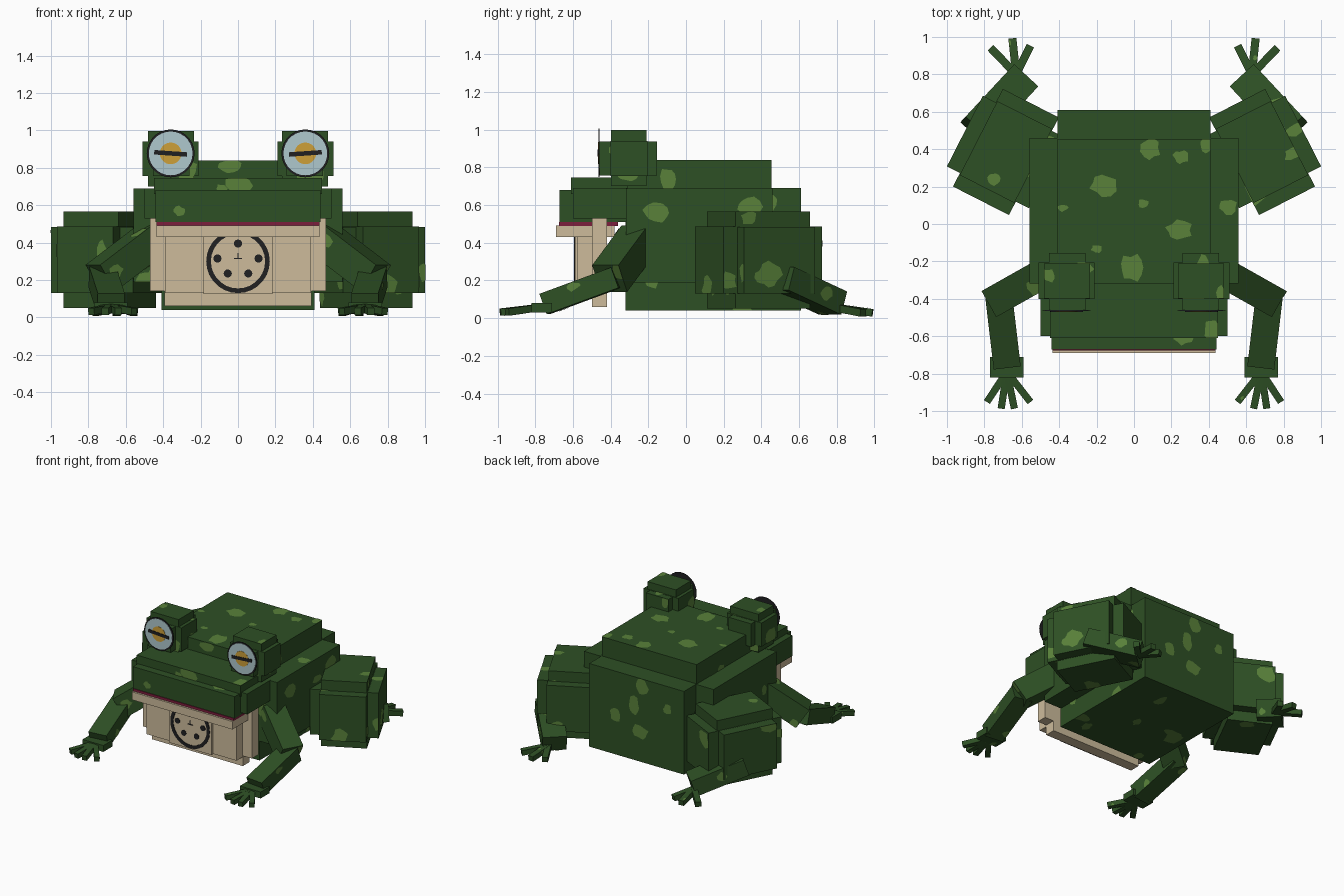
import bpy, bmesh, math, random
from mathutils import Matrix, Vector

if "Cube" in bpy.data.objects:
    bpy.data.objects.remove(bpy.data.objects["Cube"])

random.seed(7)


def material(name, rgb):
    m = bpy.data.materials.new(name)
    m.diffuse_color = (*rgb, 1)
    m.use_nodes = True
    m.node_tree.nodes["Principled BSDF"].inputs["Base Color"].default_value = m.diffuse_color
    return m


GREEN = material("dark green skin", (0.027, 0.080, 0.018))
SPOT = material("light green spots", (0.100, 0.220, 0.042))
TAN = material("tan throat", (0.61, 0.50, 0.33))
DARK = material("black markings", (0.014, 0.014, 0.015))
RED = material("red mouth", (0.20, 0.013, 0.045))
PALE = material("pale blue eye", (0.43, 0.58, 0.61))
GOLD = material("gold iris", (0.61, 0.35, 0.04))


def finish(name, bm, mats, matrix=Matrix()):
    me = bpy.data.meshes.new(name)
    bm.to_mesh(me)
    bm.free()
    for m in mats:
        me.materials.append(m)
    ob = bpy.data.objects.new(name, me)
    ob.matrix_world = matrix
    bpy.context.collection.objects.link(ob)
    return ob


def blotch(bm, half, axis, sign, cu, cv, ru, rv):
    """Irregular spot on one face of a block, trimmed at the face edges."""
    u, v = (axis + 1) % 3, (axis + 2) % 3
    verts = []
    for i in range(11):
        a = sign * math.tau * i / 11
        k = random.uniform(0.75, 1.2)
        p = [0, 0, 0]
        p[axis] = sign * (half[axis] + 0.003)
        p[u] = max(-half[u], min(half[u], cu + ru * k * math.cos(a)))
        p[v] = max(-half[v], min(half[v], cv + rv * k * math.sin(a)))
        verts.append(bm.verts.new(p))
    bm.faces.new(verts).material_index = 1


def block(name, matrix, half, mat=GREEN, density=9, placed=(), skip=()):
    bm = bmesh.new()
    bmesh.ops.create_cube(bm, size=2)
    bmesh.ops.scale(bm, vec=half, verts=bm.verts)
    if mat is GREEN:
        for axis in range(3):
            u, v = (axis + 1) % 3, (axis + 2) % 3
            for sign in (-1, 1):
                if (axis, sign) in skip:
                    continue
                n = density * 4 * half[u] * half[v]
                for _ in range(int(n + random.random())):
                    top = min(0.075, 0.8 * min(half[u], half[v]))
                    blotch(bm, half, axis, sign,
                           random.uniform(-half[u], half[u]), random.uniform(-half[v], half[v]),
                           random.uniform(0.4, 1) * top, random.uniform(0.4, 1) * top)
        for spot in placed:
            blotch(bm, half, *spot)
    return finish(name, bm, [mat, SPOT], matrix)


def box(name, x, y, z, mat=GREEN, **kw):
    c = Vector((sum(x) / 2, sum(y) / 2, sum(z) / 2))
    half = Vector((x[1] - x[0], y[1] - y[0], z[1] - z[0])) / 2
    return block(name, Matrix.Translation(c), half, mat, **kw)


def beam(name, a, b, width, thick, density=9):
    a, b = Vector(a), Vector(b)
    d = (b - a).normalized()
    side = d.cross(Vector((0, 0, 1))).normalized()
    up = side.cross(d)
    m = Matrix((side, d, up)).transposed().to_4x4()
    m.translation = (a + b) / 2
    return block(name, m, Vector((width / 2, (b - a).length / 2, thick / 2)), density=density)


def disc(name, x, y, z, r, mat, inner=0.0, thick=0.004, n=28):
    """Thin round plate or ring facing the front."""
    bm = bmesh.new()
    ring = [(math.cos(math.tau * i / n), math.sin(math.tau * i / n)) for i in range(n)]
    outer = [bm.verts.new((x + r * c, y, z + r * s)) for c, s in ring]
    if inner:
        hole = [bm.verts.new((x + inner * c, y, z + inner * s)) for c, s in ring]
        faces = [bm.faces.new((outer[i], outer[(i + 1) % n], hole[(i + 1) % n], hole[i])) for i in range(n)]
    else:
        faces = [bm.faces.new(outer)]
    ext = bmesh.ops.extrude_face_region(bm, geom=faces)
    bmesh.ops.translate(bm, vec=(0, thick, 0),
                        verts=[g for g in ext["geom"] if isinstance(g, bmesh.types.BMVert)])
    bmesh.ops.recalc_face_normals(bm, faces=bm.faces)
    finish(name, bm, [mat])


# Body: core, wider flanks and raised back
box("body_core", (-.41, .41), (-.32, .61), (.04, .69), skip=((2, 1),))
box("body_flanks", (-.56, .56), (-.318, .46), (.19, .688), skip=((2, 1),),
    placed=((2, 1, .50, .02, .05, .04),))
box("raised_back", (-.41, .41), (-.32, .455), (.60, .84), skip=((2, 1),),
    placed=((2, 1, -.16, .14, .08, .06), (2, 1, .09, .34, .05, .06), (2, 1, .25, .29, .04, .035),
            (2, 1, .05, .04, .03, .025), (2, 1, .24, -.10, .07, .05), (2, 1, -.01, -.30, .06, .07),
            (2, 1, -.20, -.20, .03, .02), (2, 1, -.38, .02, .03, .02), (2, 1, .39, .36, .04, .05)))

# Head: upper jaw steps, brow and mouth line
box("head_sides", (-.50, .50), (-.60, -.31), (.53, .69), density=6)
box("snout", (-.44, .44), (-.67, -.31), (.51, .68), density=5)
box("brow", (-.45, .45), (-.61, -.31), (.66, .745), density=5,
    placed=((1, -1, .01, .0, .06, .07),))
box("mouth_line", (-.435, .435), (-.675, -.36), (.49, .511), RED)

# Lower jaw and stepped throat
box("lower_jaw", (-.435, .435), (-.69, -.38), (.43, .492), TAN)
box("throat_sides", (-.47, .47), (-.50, -.42), (.14, .53), TAN)
box("throat", (-.39, .39), (-.575, -.42), (.13, .44), TAN)
box("throat_base", (-.392, .392), (-.50, -.418), (.06, .14), TAN)
box("throat_front", (-.185, .185), (-.59, -.50), (.125, .44), TAN)

# Round socket marking on the throat
Y = -.594
disc("socket_ring", 0, Y, .30, .170, DARK, inner=.145)
for i in range(5):
    a = math.pi * i / 4
    drop = (0, .03, 0, .03, 0)[i]
    disc("socket_hole", .11 * math.cos(a), Y, .315 - (.08 if i in (1, 3) else 0)
         if i != 2 else .395, .022, DARK, n=12) if i in (0, 2, 4) else \
        disc("socket_hole", math.copysign(.055, math.cos(a)), Y, .235, .022, DARK, n=12)
box("socket_mark_wide", (-.022, .022), (Y, -.588), (.312, .318), DARK)
box("socket_mark_tall", (-.003, .003), (Y, -.588), (.312, .345), DARK)

for s, side in ((-1, "left"), (1, "right")):
    def sx(a, b):
        return tuple(sorted((s * a, s * b)))

    # Eye stalks built from crossed blocks
    box(side + "_eye_block_wide", sx(.21, .51), (-.40, -.205), (.755, .94), density=14)
    box(side + "_eye_block_deep", sx(.26, .455), (-.46, -.155), (.757, .938), density=14)
    box(side + "_eye_block_tall", sx(.235, .48), (-.398, -.21), (.70, .998), density=14)
    ex = s * .36
    disc(side + "_eye_rim", ex, -.463, .877, .128, DARK)
    disc(side + "_eye_white", ex, -.465, .877, .117, PALE)
    disc(side + "_iris", ex, -.467, .877, .058, GOLD)
    block(side + "_pupil", Matrix.Translation((ex, -.467, .877)) @ Matrix.Rotation(-s * -.07, 4, 'Y')
          @ Matrix.Rotation(s * .14, 4, 'Y').inverted(), Vector((.088, .003, .012)), DARK)

    # Thighs: three crossed blocks turned outward
    m = Matrix.Translation((s * .685, .385, .3075)) @ Matrix.Rotation(s * math.radians(27), 4, 'Z')
    block(side + "_thigh_long", m, Vector((.168, .293, .1775)))
    block(side + "_thigh_wide", m, Vector((.246, .212, .1765)))
    block(side + "_thigh_tall", m, Vector((.164, .222, .2575)))

    # Shin and three splayed toes
    beam(side + "_shin", (s * .85, .50, .21), (s * .59, .78, .08), .175, .13)
    for tx, ty in ((.765, .94), (.65, .99), (.555, .95)):
        beam(side + "_toe", (s * .63, .80, .055), (s * tx, ty, .028), .043, .04, 25)

    # Front arm, hand and four fingers
    beam(side + "_upper_arm", (s * .46, -.25, .42), (s * .735, -.405, .21), .16, .17)
    beam(side + "_forearm", (s * .725, -.37, .215), (s * .68, -.75, .075), .145, .115)
    box(side + "_hand", sx(.59, .77), (-.82, -.71), (.03, .08), density=14)
    for fx, fy in ((.785, -.95), (.71, -.985), (.64, -.985), (.555, -.95)):
        beam(side + "_finger", (s * .68, -.79, .055), (s * fx, fy, .032), .038, .038, 25)
